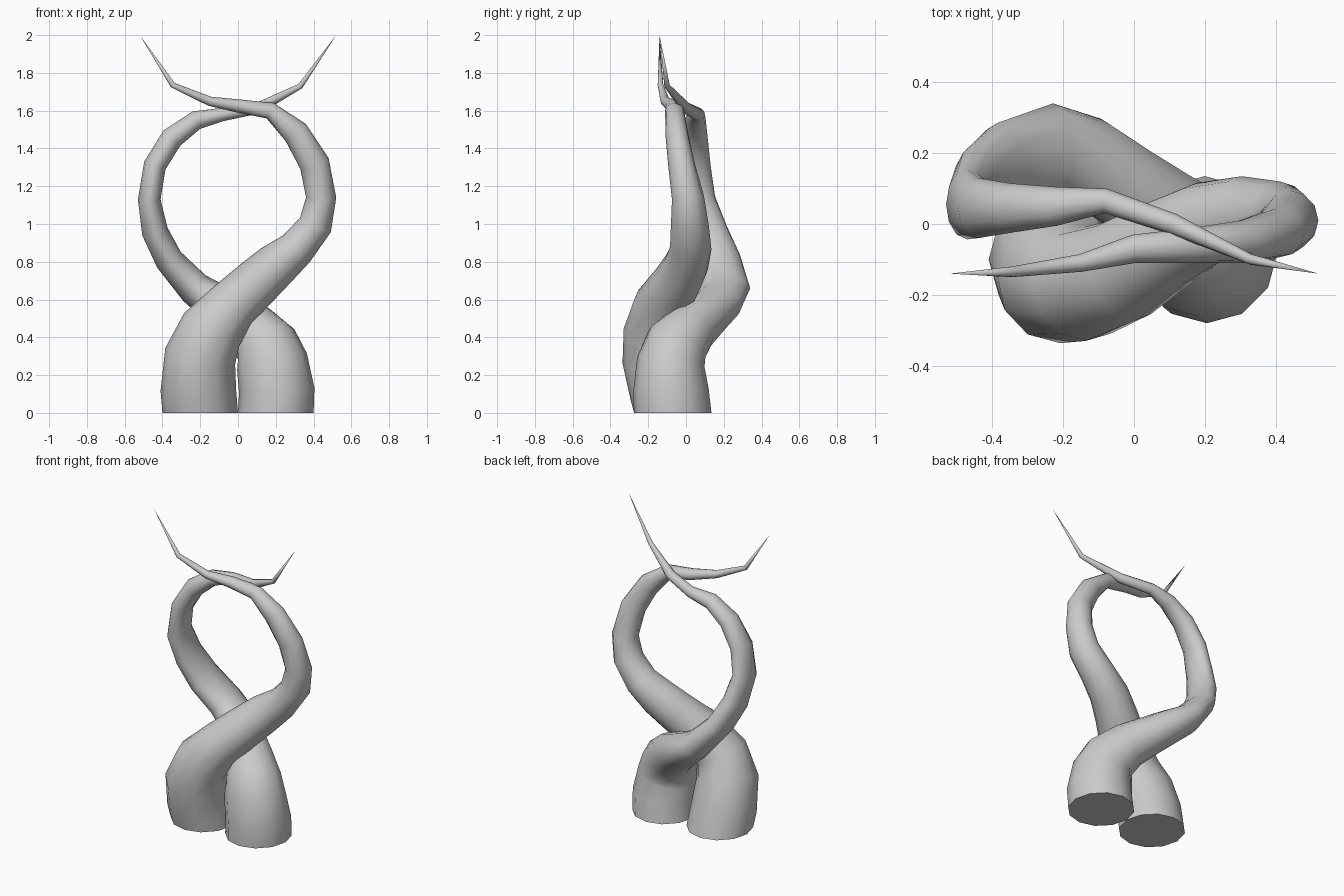
import bpy
import bmesh
import math
from mathutils import Vector

SIDES = 12
UNIT = 0.01  # ring tables are written in hundredths

# Remove the default object
default_cube = bpy.data.objects.get("Cube")
if default_cube:
    bpy.data.objects.remove(default_cube, do_unlink=True)


def make_material(name, colour):
    material = bpy.data.materials.new(name)
    material.use_nodes = True
    material.diffuse_color = colour
    shader = material.node_tree.nodes["Principled BSDF"]
    shader.inputs["Base Color"].default_value = colour
    return material


def ring_tangent(centres, index):
    """Direction of the path at a ring; the base ring stays level."""
    if index == 0:
        return Vector((0, 0, 1))
    before = centres[index] - centres[index - 1]
    if index == len(centres) - 1:
        return before.normalized()
    after = centres[index + 1] - centres[index]
    return (before.normalized() + after.normalized()).normalized()


def build_tendril(name, rings, material):
    """Sweep elliptical rings (x, y, z, width, depth) along a path to a point."""
    centres = [Vector(ring[:3]) * UNIT for ring in rings]
    bm = bmesh.new()
    loops = []
    for index, ring in enumerate(rings[:-1]):
        tangent = ring_tangent(centres, index)
        across = tangent.cross(Vector((0, 1, 0))).normalized()
        deep = tangent.cross(across).normalized()
        loop = []
        for side in range(SIDES):
            angle = math.tau * side / SIDES
            offset = across * math.cos(angle) * ring[3] + deep * math.sin(angle) * ring[4]
            loop.append(bm.verts.new(centres[index] + offset * UNIT))
        loops.append(loop)

    # Side walls, sharp tip and flat base cap
    for lower, upper in zip(loops, loops[1:]):
        for side in range(SIDES):
            following = (side + 1) % SIDES
            bm.faces.new((lower[side], lower[following], upper[following], upper[side]))
    tip = bm.verts.new(centres[-1])
    for side in range(SIDES):
        bm.faces.new((loops[-1][side], loops[-1][(side + 1) % SIDES], tip))
    bm.faces.new(list(reversed(loops[0])))
    bmesh.ops.recalc_face_normals(bm, faces=bm.faces[:])

    mesh = bpy.data.meshes.new(name)
    bm.to_mesh(mesh)
    bm.free()
    mesh.materials.append(material)
    tendril = bpy.data.objects.new(name, mesh)
    bpy.context.collection.objects.link(tendril)
    bpy.ops.object.select_all(action="DESELECT")
    tendril.select_set(True)
    bpy.context.view_layer.objects.active = tendril
    bpy.ops.object.shade_smooth_by_angle(angle=math.radians(50))
    return tendril


grey = make_material("plain grey", (0.6, 0.6, 0.6, 1))

# Front tendril: rises on the right, crosses in front, loops over on the left
front_rings = [
    (-20, -7, 0, 20, 20.5),
    (-21, -10, 12, 20, 20),
    (-20, -15, 30, 19, 19),
    (-14, -17, 44, 17, 16),
    (-3, -13, 57, 14, 15),
    (10, -5, 69, 13, 13),
    (20, 0, 78, 12, 12),
    (31, 2.5, 87, 10, 11),
    (41, 2, 99.5, 9, 10),
    (44, 1, 114, 8, 8.5),
    (40.5, -2.5, 132, 8, 7),
    (30.5, -5, 148.5, 7, 6),
    (17, -6, 160, 4.5, 5),
    (0, -7, 162.5, 3.5, 4),
    (-15, -11, 165, 2.5, 2.5),
    (-34.5, -13.5, 173.5, 1.5, 1.5),
    (-52, -14, 200, 0, 0),
]

# Rear tendril: rises on the left, passes behind, loops over on the right
rear_rings = [
    (20, -7, 0, 20, 20.5),
    (20.5, -8, 12, 20, 20),
    (18, -8, 27, 19, 18),
    (15, -5, 36, 17, 17),
    (7, 3, 45, 14, 14),
    (-3, 11, 52, 12, 12.5),
    (-13, 17.5, 59, 10.5, 13),
    (-23, 20.5, 66, 9, 13.5),
    (-36.5, 16, 81, 7.5, 13),
    (-44, 11, 96, 7, 11),
    (-47, 5.5, 113, 6, 10),
    (-44, 4.5, 131, 6, 8.5),
    (-35, 4.5, 145.5, 6, 7),
    (-22, 5, 155, 5, 5.5),
    (-8, 6.5, 158, 3.5, 3.5),
    (11, 0, 161.5, 3, 3),
    (33, -10, 173, 1.5, 1.5),
    (52, -14, 200, 0, 0),
]

build_tendril("front_tendril", front_rings, grey)
build_tendril("rear_tendril", rear_rings, grey)
